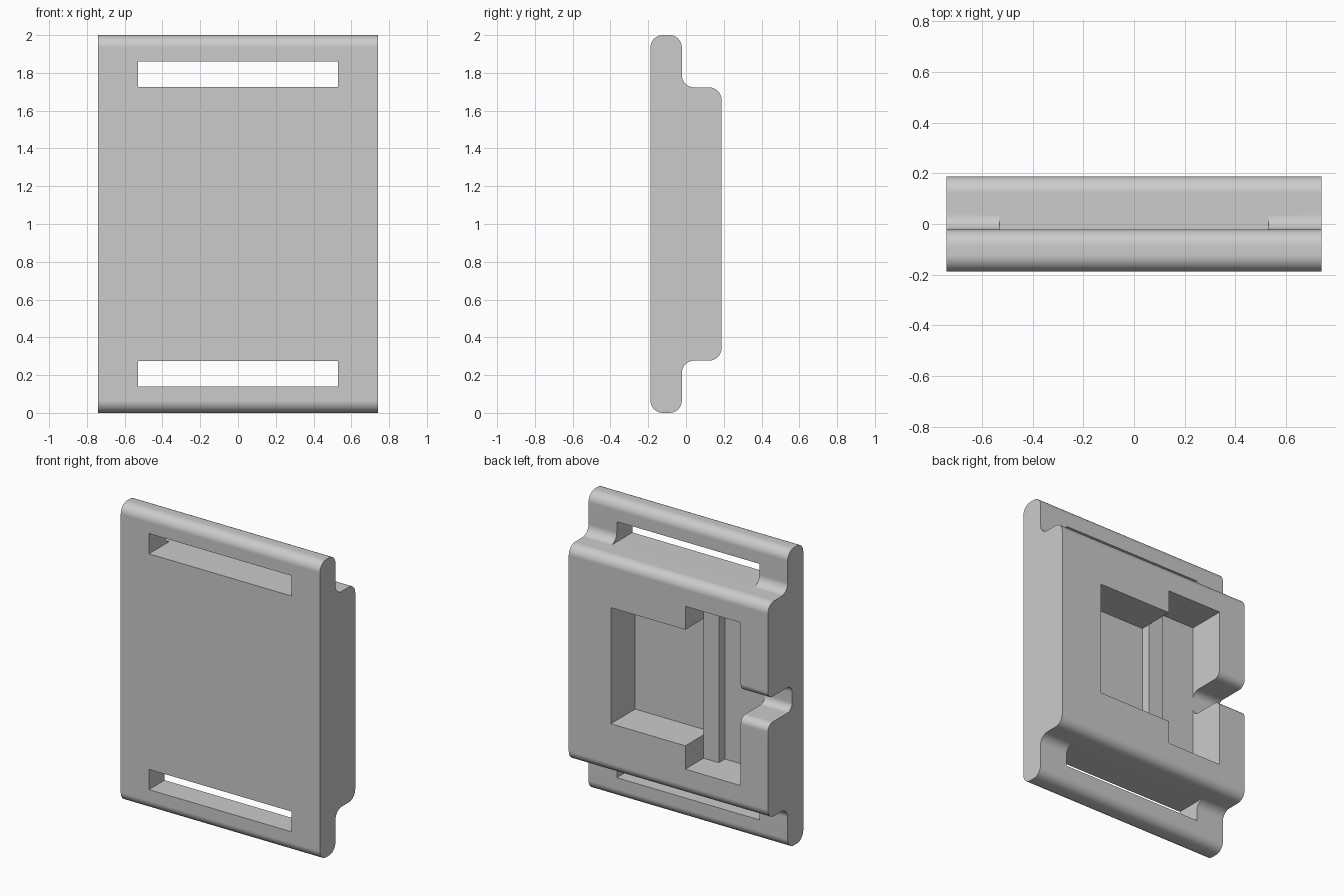
import bpy, bmesh, math
from mathutils import Vector

old = bpy.data.objects.get("Cube")
if old:
    bpy.data.objects.remove(old, do_unlink=True)

# Single grey plastic material
GREY = (0.6, 0.6, 0.6, 1.0)
grey = bpy.data.materials.new("plain grey")
grey.use_nodes = True
grey.diffuse_color = GREY
grey.node_tree.nodes["Principled BSDF"].inputs["Base Color"].default_value = GREY


def rounded(corners, steps=8):
    """Round the square corners of a 2D outline given as (a, b, radius)."""
    pts = [Vector(c[:2]) for c in corners]
    out = []
    for i, (a, b, r) in enumerate(corners):
        p = pts[i]
        if r == 0:
            out.append(p)
            continue
        u = (pts[i - 1] - p).normalized()
        v = (pts[(i + 1) % len(pts)] - p).normalized()
        centre = p + r * (u + v)
        for k in range(steps + 1):
            t = math.pi / 2 * k / steps
            out.append(centre - r * (math.cos(t) * v + math.sin(t) * u))
    return out


def prism(name, outline, axis, start, end):
    """Extrude a 2D outline along x (outline in y, z) or y (outline in x, z)."""
    bm = bmesh.new()

    def place(p, d):
        return (d, p[0], p[1]) if axis == "x" else (p[0], d, p[1])

    face = bm.faces.new([bm.verts.new(place(p, start)) for p in outline])
    new = bmesh.ops.extrude_face_region(bm, geom=[face])["geom"]
    shift = Vector(place((0, 0), end - start))
    bmesh.ops.translate(bm, vec=shift, verts=[g for g in new if isinstance(g, bmesh.types.BMVert)])
    bmesh.ops.recalc_face_normals(bm, faces=bm.faces)
    mesh = bpy.data.meshes.new(name)
    bm.to_mesh(mesh)
    bm.free()
    mesh.materials.append(grey)
    ob = bpy.data.objects.new(name, mesh)
    bpy.context.collection.objects.link(ob)
    return ob


def rect(a0, a1, b0, b1):
    return [(a0, b0), (a1, b0), (a1, b1), (a0, b1)]


def cut(target, cutter):
    cutter.hide_render = True
    mod = target.modifiers.new("cut", "BOOLEAN")
    mod.operation = "DIFFERENCE"
    mod.solver = "EXACT"
    mod.object = cutter
    bpy.context.view_layer.objects.active = target
    bpy.ops.object.modifier_apply(modifier=mod.name)
    bpy.data.objects.remove(cutter, do_unlink=True)


# Main dimensions
HALF_W, FRONT, STEP, BACK = 0.74, -0.188, -0.022, 0.188
LOW, HIGH, R = 0.277, 1.723, 0.065
FLOOR = -0.07

# Body: thin plate with a thicker block behind it, rounded along x
body = prism("strap_body", rounded([
    (FRONT, 0, R), (STEP, 0, R), (STEP, LOW, R), (BACK, LOW, R),
    (BACK, HIGH, R), (STEP, HIGH, R), (STEP, 2, R), (FRONT, 2, R),
]), "x", -HALF_W, HALF_W)

# Strap slots at the top and bottom
for z0, z1 in ((0.14, LOW - 0.001), (HIGH + 0.001, 1.86)):
    cut(body, prism("slot_cutter", rect(-0.53, 0.53, z0, z1), "y", -0.3, 0.055))

# T-shaped pocket in the back
half = [(0.427, 0.39), (-0.127, 0.39), (-0.127, 0.547), (-0.538, 0.547)]
outline = [(x, 1 + z) for x, z in half] + [(x, 1 - z) for x, z in reversed(half)]
cut(body, prism("pocket_cutter", outline, "y", FLOOR, 0.3))

# Side notch with a flared mouth and rounded floor
N, F = 0.085, 0.05
notch = rounded([
    (0.3, 1.3, 0), (BACK, 1.3, 0), (BACK, 1 + N, F), (FLOOR + 0.0005, 1 + N, F),
    (FLOOR + 0.0005, 1 - N, F), (BACK, 1 - N, F), (BACK, 0.7, 0), (0.3, 0.7, 0),
])
cut(body, prism("notch_cutter", notch, "x", -0.9, -0.535))

# Upright rib across the pocket floor
rib = prism("pocket_rib", rect(-0.24, -0.127, 0.445, 1.555), "y", FLOOR - 0.02, -0.005)

# Smooth the rounded edges, keep flat faces flat
for ob in (body, rib):
    bpy.ops.object.select_all(action="DESELECT")
    ob.select_set(True)
    bpy.context.view_layer.objects.active = ob
    bpy.ops.object.shade_smooth_by_angle(angle=math.radians(30))
    wn = ob.modifiers.new("flat_normals", "WEIGHTED_NORMAL")
    wn.keep_sharp = True
